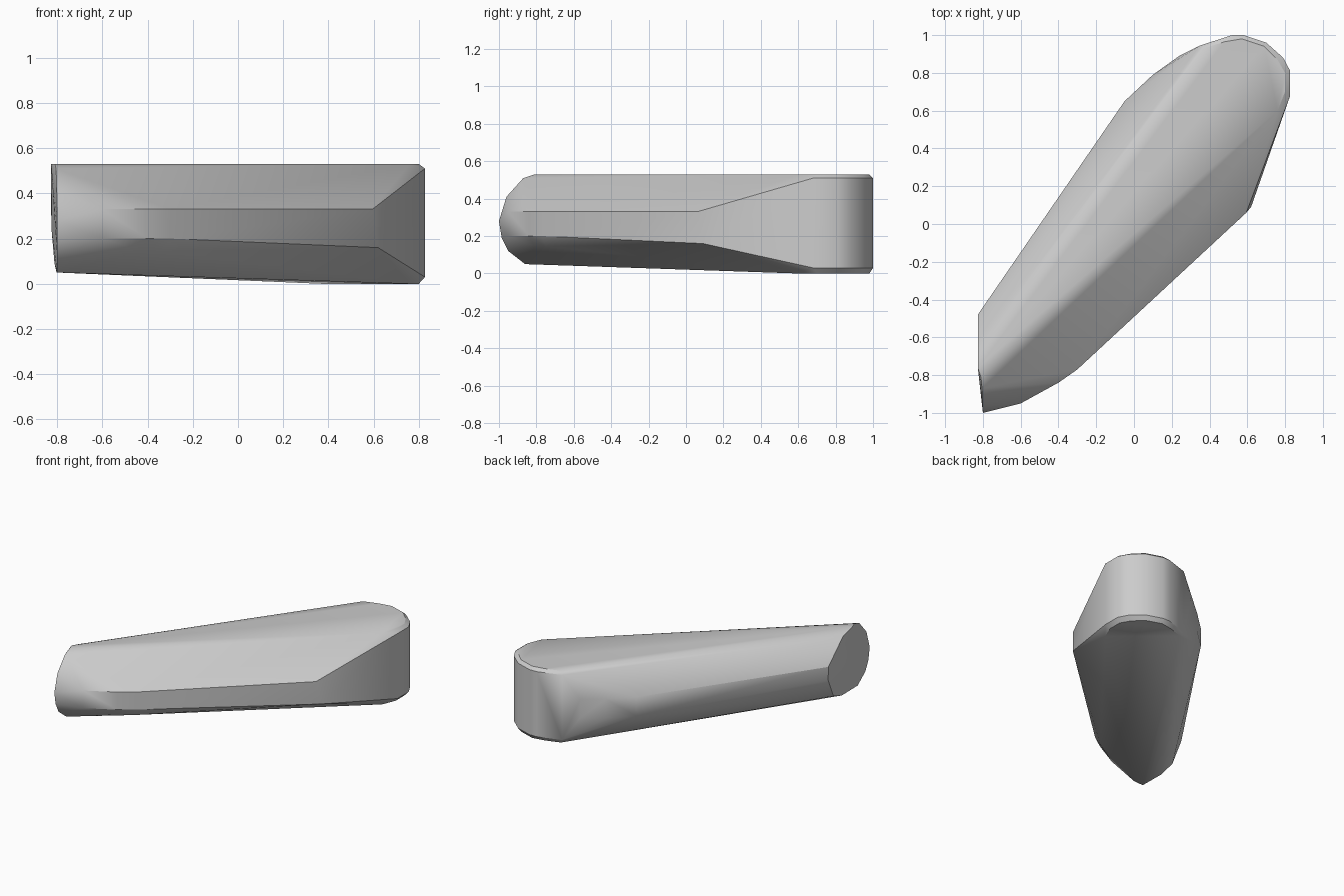
import bpy, bmesh, math

old = bpy.data.objects.get("Cube")
if old:
    bpy.data.objects.remove(old, do_unlink=True)

grey = bpy.data.materials.new("plain grey")
grey.use_nodes = True
colour = (0.6, 0.6, 0.6, 1)
grey.diffuse_color = colour
grey.node_tree.nodes["Principled BSDF"].inputs["Base Color"].default_value = colour


def extrude(outline, heights):
    """Repeat a plan outline at each height."""
    return [(x, y, z) for z in heights for x, y in outline]


points = []
# rounded upright end, with a narrow bevel above and below
rim = [(.827, .68), (.827, .81), (.79, .88), (.7, .96), (.58, 1), (.52, 1), (.35, .945)]
cap = [(.76, .6), (.8, .7), (.8, .8), (.76, .87), (.69, .94), (.57, .98), (.48, .965), (.37, .93)]
points += extrude(rim, (.03, .51))
points += extrude(cap, (0, .53))

# bulging flanks
points += extrude([(-.05, .65), (.1, .79), (.24, .89)], (.2, .34))
points += [(.62, .09, .16), (.595, .06, .33)]
points += extrude([(-.3, -.77), (-.4, -.84), (-.6, -.95)], (.2, .33))
points += [(-.33, -.75, .145), (-.43, -.81, .145)]

# rounded far end, slightly tilted
points += [(-.81, -.81, .53), (-.827, -.76, .53), (-.827, -.65, .5), (-.827, -.48, .34),
           (-.825, -.48, .24), (-.812, -.56, .09), (-.803, -.67, .05), (-.8, -.86, .05),
           (-.8, -.95, .12), (-.8, -.985, .19), (-.8, -1, .28), (-.802, -.96, .41),
           (-.805, -.87, .51)]

# wrap all sections in one convex shell
bm = bmesh.new()
for p in points:
    bm.verts.new(p)
hull = bmesh.ops.convex_hull(bm, input=bm.verts[:])
loose = [v for v in bm.verts if not v.link_faces]
bmesh.ops.delete(bm, geom=loose, context="VERTS")
bmesh.ops.dissolve_limit(bm, angle_limit=math.radians(1), verts=bm.verts[:], edges=bm.edges[:])
bmesh.ops.recalc_face_normals(bm, faces=bm.faces[:])
mesh = bpy.data.meshes.new("rounded_body")
bm.to_mesh(mesh)
bm.free()
mesh.materials.append(grey)

body = bpy.data.objects.new("rounded_body", mesh)
bpy.context.collection.objects.link(body)
bpy.context.view_layer.objects.active = body
body.select_set(True)
bpy.ops.object.shade_smooth_by_angle(angle=math.radians(30))
